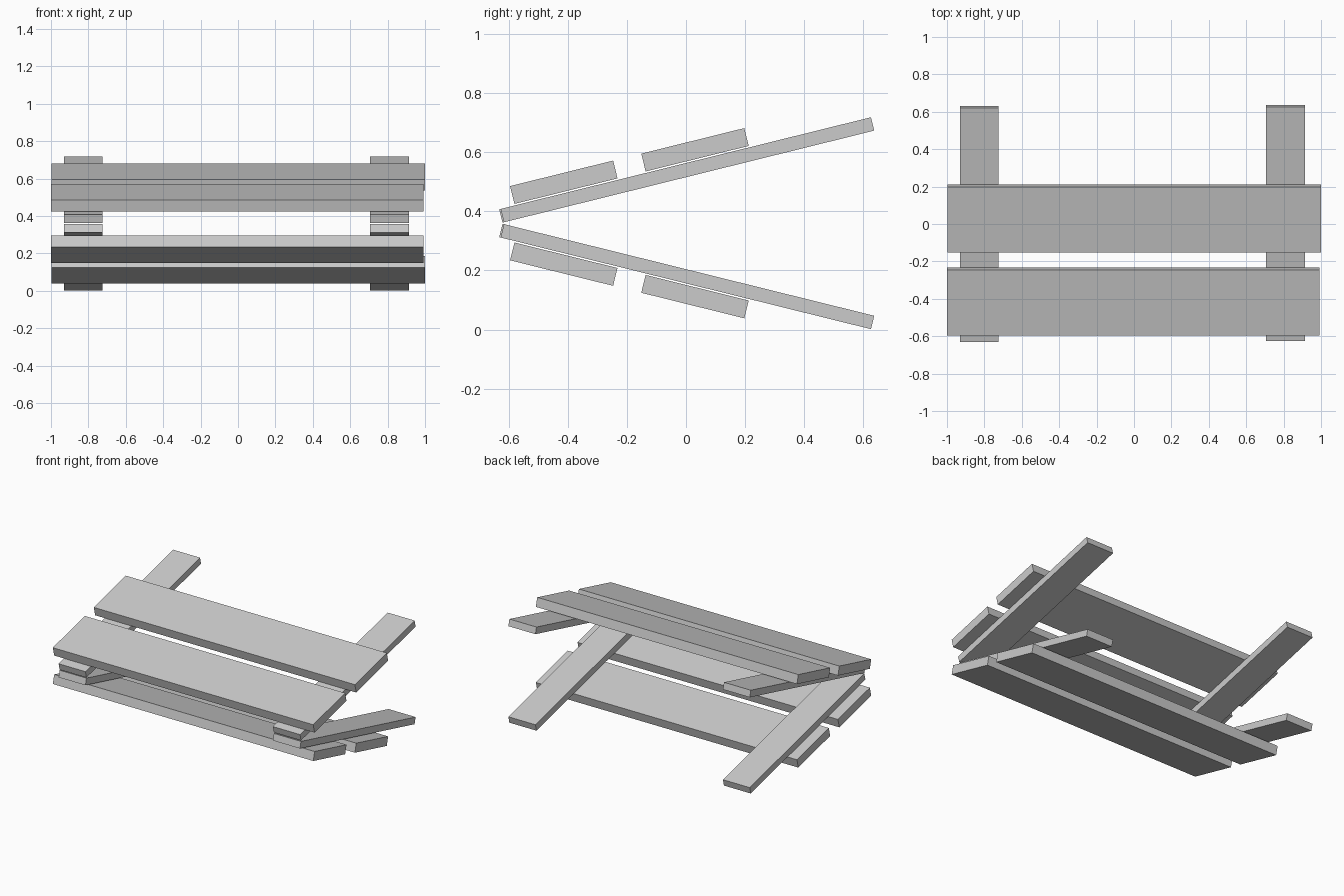
import bpy, math
from mathutils import Matrix

if "Cube" in bpy.data.objects:
    bpy.data.objects.remove(bpy.data.objects["Cube"])

TILT = math.radians(13.9)
MID_Z = 0.3597      # mirror plane between the two frames
RISE = 0.1795       # frame centre above / below that plane

# name, x min, x max, centre along slope, centre off slope, length, thickness
PARTS = [
    ("left_rail", -0.93, -0.725, 0.0, 0.0, 1.29, 0.0465),
    ("right_rail", 0.706, 0.913, 0.005, 0.0, 1.29, 0.0465),
    ("front_plank", -1.0, 0.992, -0.411, 0.0595, 0.359, 0.062),
    ("rear_plank", -0.997, 1.0, 0.046, 0.0595, 0.359, 0.062),
]


def board(name, x0, x1, u, n, length, thick, side):
    """Box lying on a tilted frame; side is +1 for upper, -1 for lower."""
    bpy.ops.mesh.primitive_cube_add(size=1)
    ob = bpy.context.object
    ob.name = name
    frame = (Matrix.Translation((0, 0, MID_Z + side * RISE))
             @ Matrix.Rotation(side * TILT, 4, 'X'))
    local = (Matrix.Translation(((x0 + x1) / 2, u, side * n))
             @ Matrix.Diagonal((x1 - x0, length, thick, 1)))
    ob.matrix_world = frame @ local


# Upper and lower frames open like a wedge towards the back
for label, side in (("upper", 1), ("lower", -1)):
    for name, *dims in PARTS:
        board(f"{label}_{name}", *dims, side)
